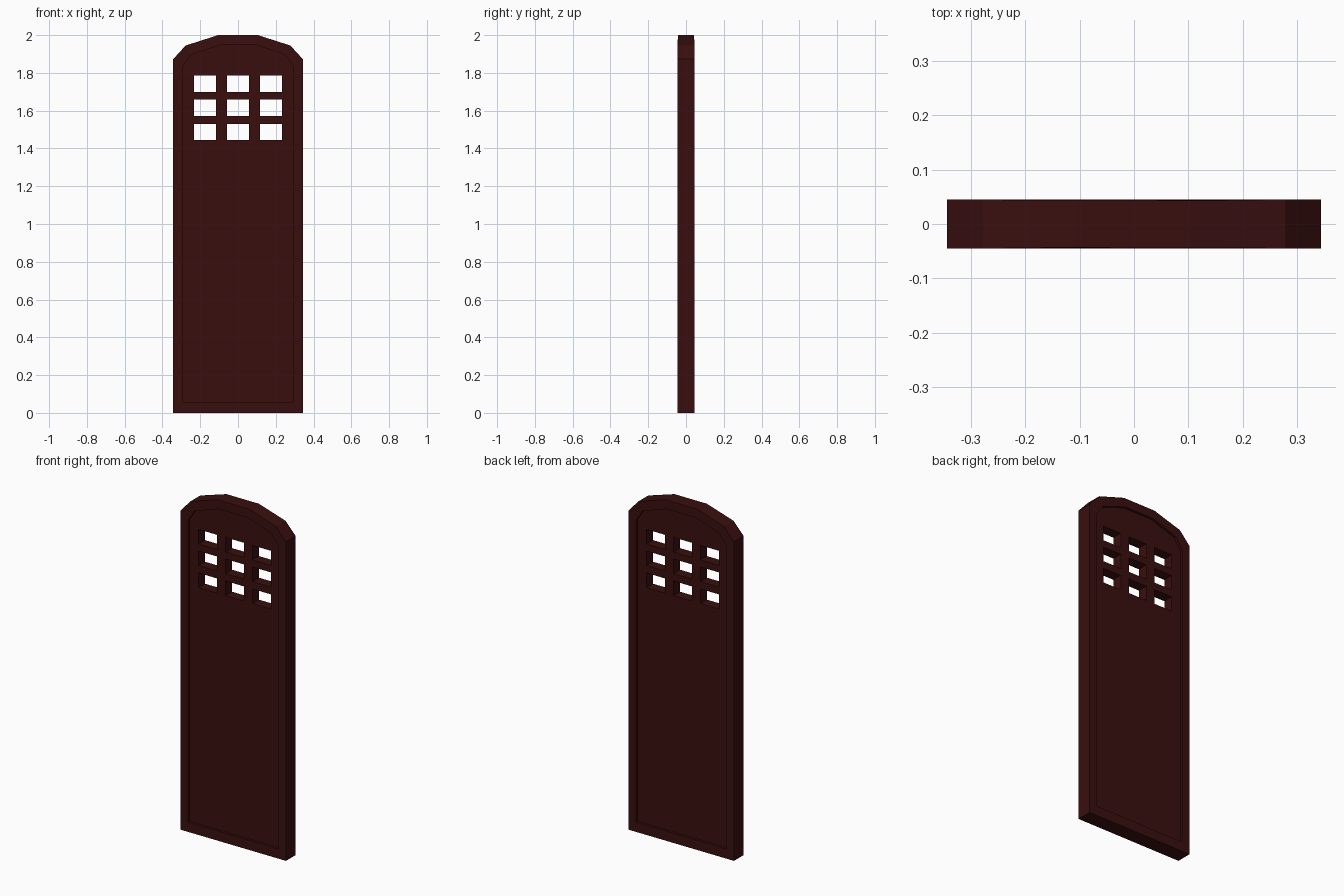
import bpy, bmesh

if "Cube" in bpy.data.objects:
    bpy.data.objects.remove(bpy.data.objects["Cube"])

wood = bpy.data.materials.new("dark red wood")
wood.diffuse_color = (0.042, 0.0048, 0.0048, 1)
wood.use_nodes = True
wood.node_tree.nodes["Principled BSDF"].inputs["Base Color"].default_value = wood.diffuse_color


def mirror_outline(half):
    """Close a right-hand profile (bottom to top) by mirroring it in x."""
    return half + [(-x, z) for x, z in reversed(half)]


def add_prism(bm, outline, y0, y1):
    front = [bm.verts.new((x, y0, z)) for x, z in outline]
    back = [bm.verts.new((x, y1, z)) for x, z in outline]
    n = len(outline)
    bm.faces.new(front)
    bm.faces.new(back[::-1])
    for i in range(n):
        j = (i + 1) % n
        bm.faces.new((front[j], front[i], back[i], back[j]))


def make_object(name, prisms):
    bm = bmesh.new()
    for p in prisms:
        add_prism(bm, *p)
    bmesh.ops.recalc_face_normals(bm, faces=bm.faces[:])
    me = bpy.data.meshes.new(name)
    bm.to_mesh(me)
    bm.free()
    ob = bpy.data.objects.new(name, me)
    bpy.context.collection.objects.link(ob)
    me.materials.append(wood)
    return ob


T = 0.045       # half thickness of the frame
P = 0.030       # half thickness of the sunken panel

# Arched door slab
outer = mirror_outline([(0.343, 0), (0.343, 1.873), (0.277, 1.945), (0.105, 2.0)])
door = make_object("arched_door", [(outer, -T, T)])
for v in door.data.vertices:
    if v.co.z > 1.97:
        v.co.y *= 0.95

# Sunken panel on both faces
inner = mirror_outline([(0.293, 0.057), (0.293, 1.832), (0.25, 1.895), (0.095, 1.948)])
recess = make_object("recess_cutter", [(inner, -0.2, -P), (inner, P, 0.2)])

# Three by three window openings
panes = []
for cx in (-0.175, 0.0, 0.175):
    for cz in (1.487, 1.616, 1.743):
        w, h = 0.059, 0.043
        panes.append(([(cx - w, cz - h), (cx + w, cz - h),
                       (cx + w, cz + h), (cx - w, cz + h)], -0.3, 0.3))
windows = make_object("window_cutter", panes)

# Cut, then bake the result and drop the cutters
for cutter in (recess, windows):
    cutter.hide_render = True
    mod = door.modifiers.new(cutter.name, 'BOOLEAN')
    mod.operation = 'DIFFERENCE'
    mod.solver = 'EXACT'
    mod.object = cutter
bpy.context.view_layer.update()
deps = bpy.context.evaluated_depsgraph_get()
baked = bpy.data.meshes.new_from_object(door.evaluated_get(deps))
door.modifiers.clear()
door.data = baked
for cutter in (recess, windows):
    bpy.data.objects.remove(cutter)
